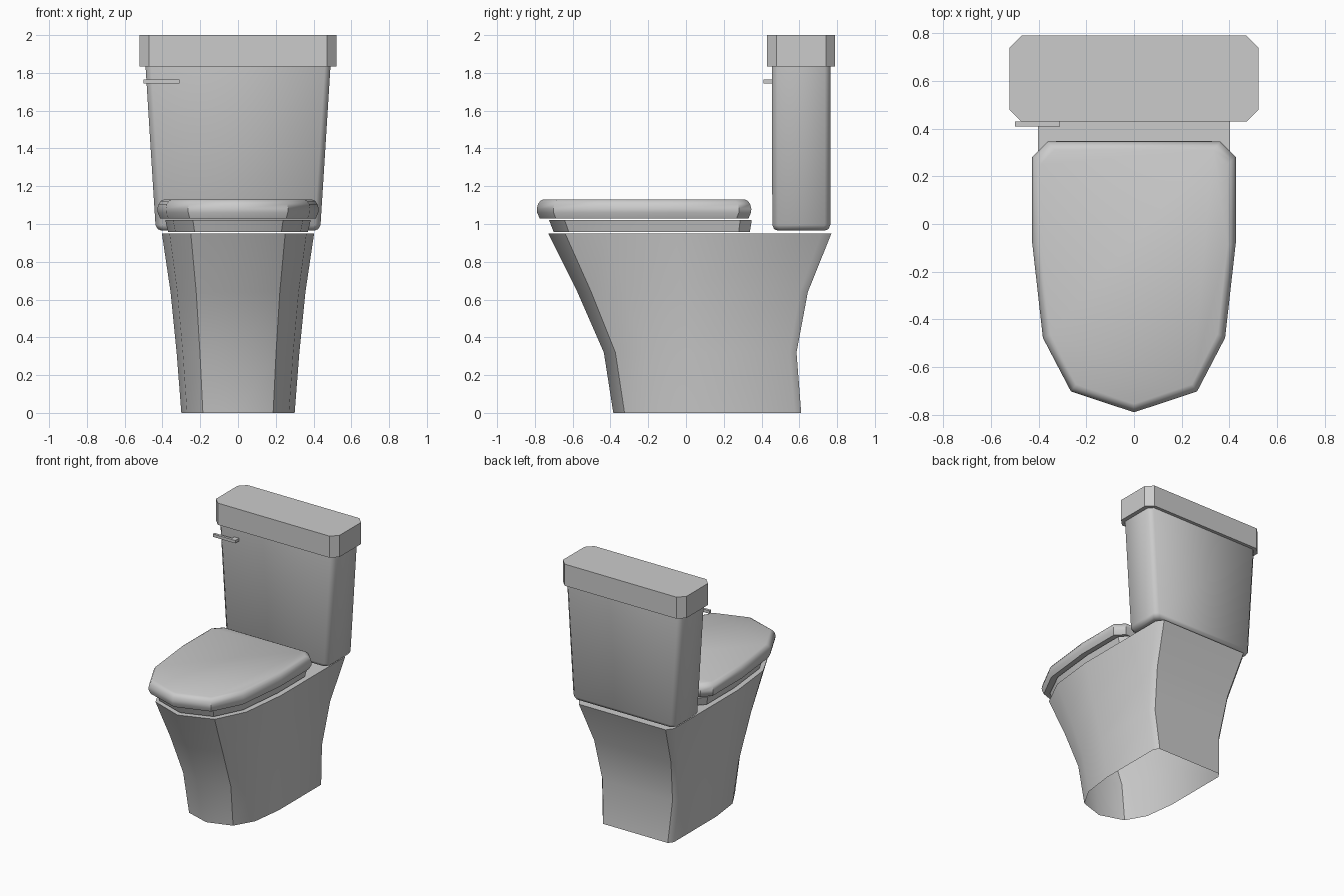
import bpy, bmesh, math

if "Cube" in bpy.data.objects:
    bpy.data.objects.remove(bpy.data.objects["Cube"])


def loft(name, rings, cap_bottom=True, angle=40):
    """Skin a stack of equal-length rings of 3D points."""
    bm = bmesh.new()
    loops = [[bm.verts.new(p) for p in ring] for ring in rings]
    n = len(loops[0])
    for a, b in zip(loops, loops[1:]):
        for i in range(n):
            j = (i + 1) % n
            bm.faces.new((a[i], a[j], b[j], b[i]))
    bm.faces.new(loops[-1])
    if cap_bottom:
        bm.faces.new(loops[0][::-1])
    me = bpy.data.meshes.new(name)
    bm.to_mesh(me)
    bm.free()
    ob = bpy.data.objects.new(name, me)
    bpy.context.collection.objects.link(ob)
    bpy.ops.object.select_all(action='DESELECT')
    ob.select_set(True)
    bpy.context.view_layer.objects.active = ob
    bpy.ops.object.shade_smooth_by_angle(angle=math.radians(angle))
    return ob


def section(half, w, front, back, z):
    """Mirror a half outline (x fraction, y fraction) into a full ring."""
    full = half + [(-x, y) for x, y in reversed(half) if x > 0]
    return [(x * w, front + y * (back - front), z) for x, y in full]


def chamfer_rect(w, front, back, c, z):
    return [(-w + c, front, z), (w - c, front, z), (w, front + c, z), (w, back - c, z),
            (w - c, back, z), (-w + c, back, z), (-w, back - c, z), (-w, front + c, z)]


# Pedestal bowl, open underneath
bowl = [(0, 0), (.62, .06), (.9, .21), (1, .45), (1, .965), (.91, 1)]
loft("bowl", [section(bowl, w, f, b, z) for w, f, b, z in [
    (.30, -.385, .61, 0), (.325, -.435, .585, .32),
    (.357, -.575, .645, .64), (.403, -.73, .77, .95)]], cap_bottom=False)

# Seat and closed lid share one outline
oval = [(0, 0), (.62, .077), (.895, .275), (1, .625), (1, .943), (.85, 1)]
loft("seat", [section(oval, w, f, b, z) for w, f, b, z in [
    (.37, -.70, .338, .957), (.385, -.725, .348, 1.02)]])
loft("seat_lid", [section(oval, .427 - d, -.79 + d, .346 - d, z) for d, z in [
    (.015, 1.03), (.002, 1.06), (0, 1.08), (.006, 1.105), (.018, 1.122), (.035, 1.13)]])

# Tapered tank with rounded lower edge
loft("tank", [chamfer_rect(w, f, b, .03, z) for w, f, b, z in [
    (.405, .485, .735, .965), (.425, .466, .754, .973),
    (.437, .457, .764, .995), (.49, .455, .765, 1.84)]], angle=50)

# Tank lid with clipped corners
loft("tank_lid", [chamfer_rect(.522, .43, .79, .05, z) for z in (1.835, 2.0)], angle=30)

# Flush lever, an L-shaped bar fixed to the tank front
lever = [(-.5, .41), (-.31, .41), (-.31, .46), (-.35, .46), (-.35, .43), (-.5, .43)]
loft("flush_lever", [[(x, y, z) for x, y in lever] for z in (1.743, 1.765)], angle=30)
